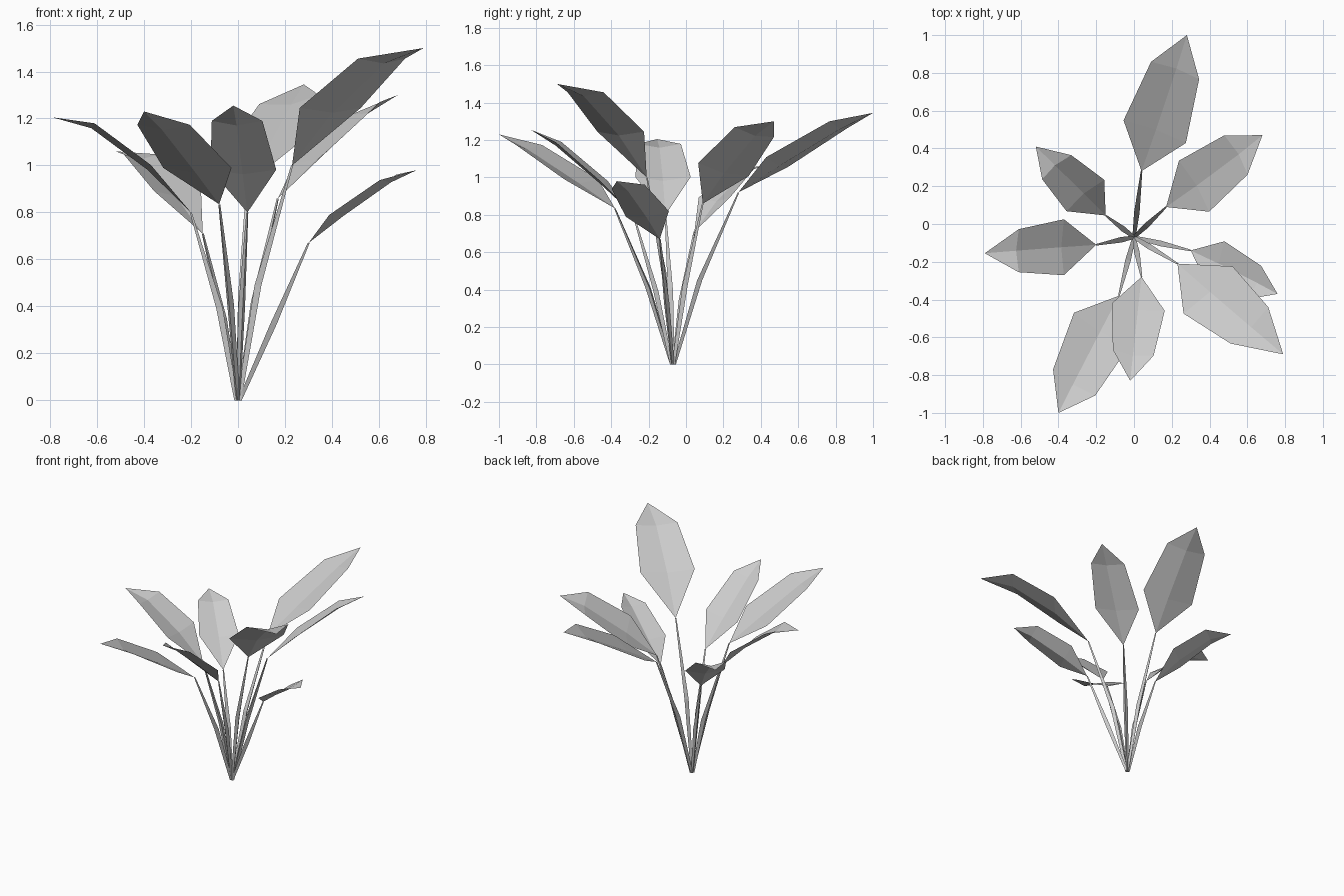
import bpy, bmesh, math
from mathutils import Vector

cube = bpy.data.objects.get("Cube")
if cube:
    bpy.data.objects.remove(cube, do_unlink=True)

grey = bpy.data.materials.new("plain_grey")
grey.use_nodes = True
colour = (0.6, 0.6, 0.6, 1)
grey.diffuse_color = colour
grey.node_tree.nodes["Principled BSDF"].inputs["Base Color"].default_value = colour

ROOT = Vector((0, -0.07, 0))
UP = Vector((0, 0, 1))
RIB_DEPTH = 0.025


def finish(name, bm):
    mesh = bpy.data.meshes.new(name)
    bm.to_mesh(mesh)
    bm.free()
    mesh.materials.append(grey)
    obj = bpy.data.objects.new(name, mesh)
    bpy.context.collection.objects.link(obj)


# Folded blade: base point, two cross rows (edge, rib, edge) and a tip
def make_leaf(name, base, tip, half, arch):
    bm = bmesh.new()
    chord = tip - base
    normal = chord.cross(half).normalized()
    if normal.z < 0:
        normal, half = -normal, -half
    rows = []
    for along, width in ((0.29, 1.0), (0.78 - arch, 0.77)):
        lift = arch if width == 1 else arch * 1.15
        mid = base + chord * along + UP * lift
        points = (mid - half * width, mid - normal * RIB_DEPTH, mid + half * width)
        rows.append([bm.verts.new(p) for p in points])
    start, end = bm.verts.new(base), bm.verts.new(tip)
    lower, upper = rows
    for i in range(2):
        bm.faces.new((start, lower[i + 1], lower[i]))
        bm.faces.new((lower[i], lower[i + 1], upper[i + 1], upper[i]))
        bm.faces.new((upper[i], upper[i + 1], end))
    bmesh.ops.recalc_face_normals(bm, faces=bm.faces)
    if sum(f.normal.z for f in bm.faces) < 0:
        bmesh.ops.reverse_faces(bm, faces=bm.faces)
    finish(name, bm)


# Three-sided stalk that bends outward and is thickest halfway up
def make_stem(name, top, lean):
    bm = bmesh.new()
    out = Vector((top.x, top.y - ROOT.y, 0))
    side = out.normalized().cross(UP)
    foot = ROOT + out.normalized() * 0.006
    middle = ROOT + out * lean + UP * top.z * 0.49
    rings = []
    for centre, radius in ((foot, 0.01), (middle, 0.017), (top, 0.005)):
        ring = []
        for k in range(3):
            a = math.tau * k / 3
            offset = out.normalized() * math.cos(a) + side * math.sin(a)
            ring.append(bm.verts.new(centre + offset * radius))
        rings.append(ring)
    for a, b in zip(rings, rings[1:]):
        for k in range(3):
            n = (k + 1) % 3
            bm.faces.new((a[k], a[n], b[n], b[k]))
    bm.faces.new(rings[0])
    bm.faces.new(rings[-1])
    bmesh.ops.recalc_face_normals(bm, faces=bm.faces)
    finish(name, bm)


# Each leaf: base, tip, half width, arch height, stalk lean
leaves = {
    "back": ((.04, .28, .92), (.28, 1, 1.345), (.165, -.06, .025), .04, .4),
    "back_left": ((.17, .09, .86), (.68, .47, 1.3), (.08, -.135, .035), .055, .42),
    "side_left": ((.3, -.14, .67), (.76, -.37, .98), (.045, .115, .015), .045, .5),
    "front_left": ((.23, -.21, 1), (.79, -.69, 1.5), (.13, .125, 0), .1, .37),
    "front": ((.04, -.28, .8), (-.02, -.83, 1.255), (.14, -.02, 0), .05, .42),
    "front_right": ((-.08, -.38, .835), (-.4, -1, 1.23), (.145, -.09, 0), .04, .42),
    "side_right": ((-.2, -.11, .8), (-.79, -.155, 1.205), (0, .148, 0), .085, .38),
    "back_right": ((-.15, .045, .71), (-.52, .41, 1.06), (.1, .083, 0), .08, .42),
}
for place, (base, tip, half, arch, lean) in leaves.items():
    make_leaf("leaf_" + place, Vector(base), Vector(tip), Vector(half), arch)
    make_stem("stem_" + place, Vector(base), lean)
